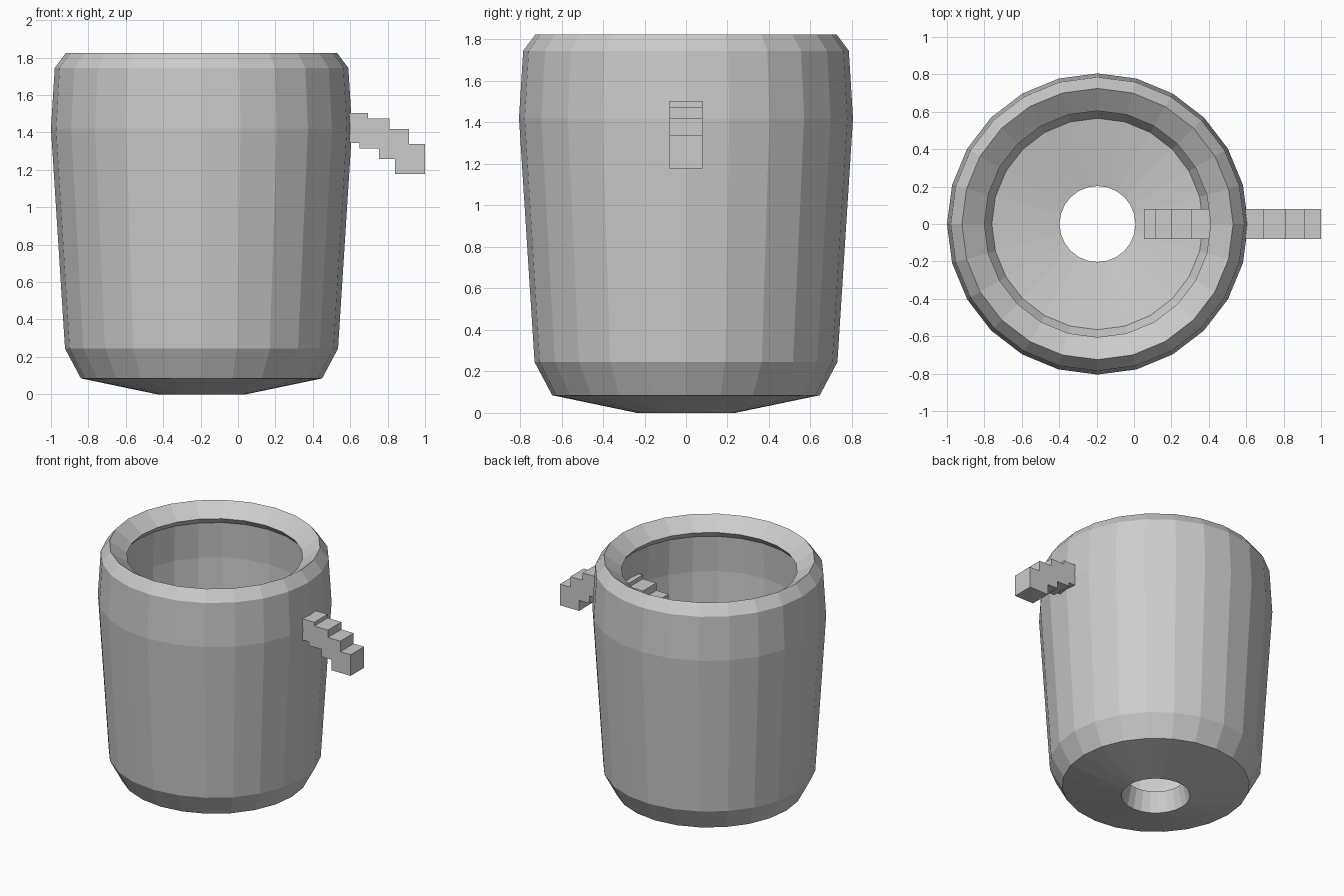
import bpy, bmesh, math

if "Cube" in bpy.data.objects:
    bpy.data.objects.remove(bpy.data.objects["Cube"])

SIDES = 24
CX = -0.195


def new_object(name, bm):
    bmesh.ops.recalc_face_normals(bm, faces=bm.faces)
    mesh = bpy.data.meshes.new(name)
    bm.to_mesh(mesh)
    bm.free()
    ob = bpy.data.objects.new(name, mesh)
    bpy.context.collection.objects.link(ob)
    return ob


def lathe(name, profile):
    """Revolve a closed (radius, z) profile around the vertical axis."""
    bm = bmesh.new()
    rings = []
    for i in range(SIDES):
        a = 2 * math.pi * i / SIDES
        rings.append([bm.verts.new((r * math.cos(a), r * math.sin(a), z)) for r, z in profile])
    n = len(profile)
    for i in range(SIDES):
        p, q = rings[i], rings[(i + 1) % SIDES]
        for j in range(n):
            k = (j + 1) % n
            bm.faces.new((p[j], q[j], q[k], p[k]))
    return new_object(name, bm)


# Mug body: outer wall up to the rim, then the inner wall back to the bottom hole
mug = lathe("mug_body", [
    (0.237, 0.0), (0.645, 0.085), (0.73, 0.245), (0.805, 1.42), (0.785, 1.745), (0.725, 1.825),
    (0.605, 1.738), (0.645, 1.69), (0.66, 1.42), (0.605, 0.285), (0.565, 0.215), (0.203, 0.15),
])
mug.location.x = CX

# Handle: overlapping cubes stepped along an arc, passing through the wall
RADIUS, CENTRE_X, CENTRE_Z = 0.472, 0.559, 0.955
for i in range(9):
    a = 0.7 + 0.25 * i
    bm = bmesh.new()
    bmesh.ops.create_cube(bm, size=0.16)
    block = new_object(f"handle_block_{i + 1}", bm)
    block.location = (CENTRE_X + RADIUS * math.cos(a), 0, CENTRE_Z + RADIUS * math.sin(a))
